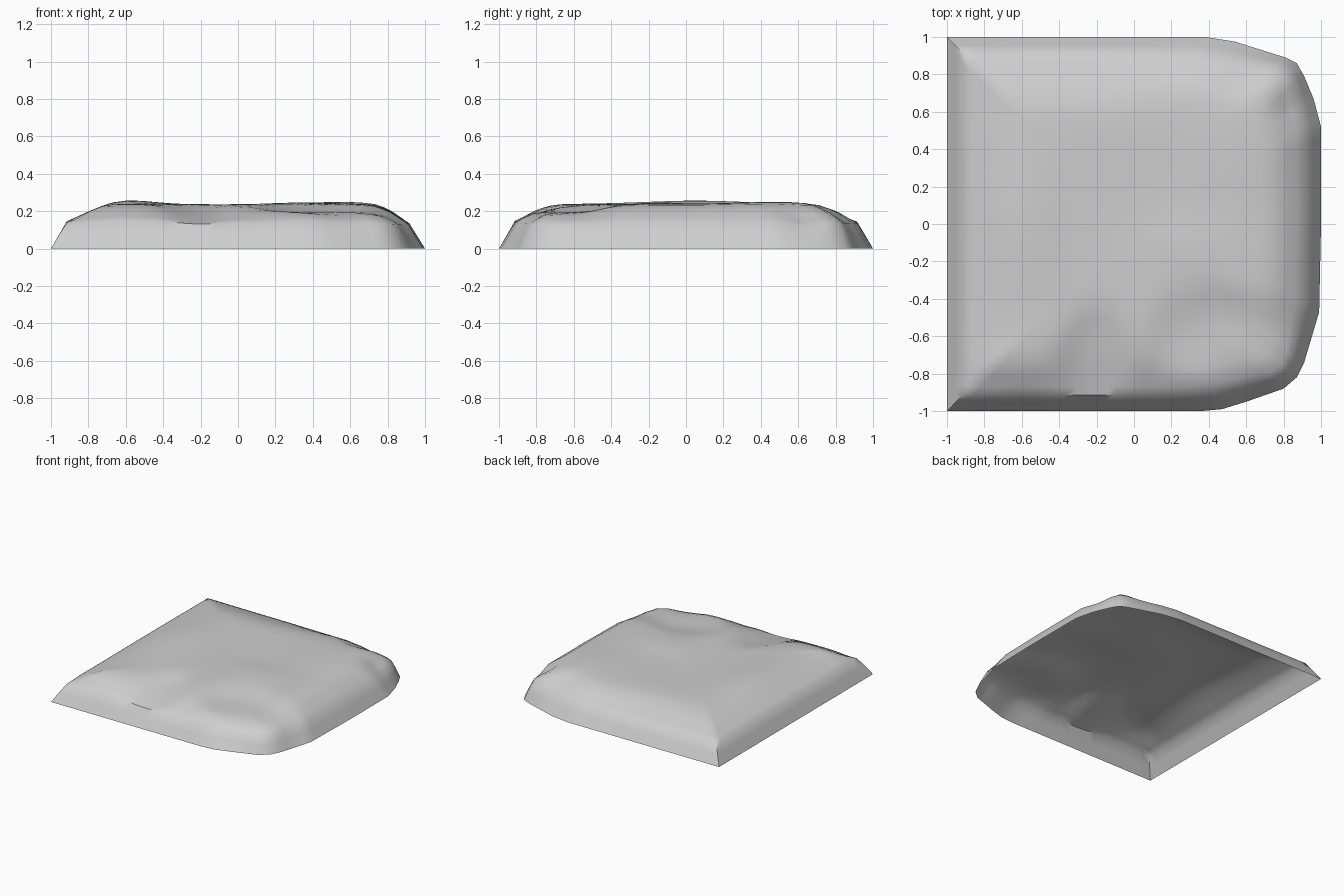
import bpy, bmesh, math
from mathutils import Vector

cube = bpy.data.objects.get("Cube")
if cube:
    bpy.data.objects.remove(cube, do_unlink=True)

# Footprint: square on the left, worn and rounded on the right
OUTLINE = [(-1, -1), (.36, -1), (.47, -.99), (.6, -.95), (.8, -.88), (.87, -.82),
           (.91, -.74), (.99, -.47), (1, 0), (1, .52), (.96, .67), (.91, .79),
           (.87, .86), (.81, .89), (.54, .975), (.38, 1), (-1, 1)]
# Edge profiles: distance from centre (1 = rim) and height
FULL = [(1, 0), (.915, .135), (.82, .198), (.75, .23), (.65, .238), (0, .238)]
GENTLE = [(1, 0), (.915, .145), (.82, .183), (.75, .208), (.65, .232), (.55, .238), (0, .238)]
RINGS = [1, .955, .915, .87, .82, .78, .73, .67, .6, .52, .44, .36, .28, .2, .12, .06]
# Worn bumps and hollows: x, y, radius x, radius y, height, falloff power
BUMPS = [(-.62, .05, .22, .4, .022, 2), (.05, .15, .3, .35, -.008, 2),
         (.55, .45, .25, .3, .012, 2), (.3, -.12, .25, .15, .01, 2),
         (-.2, -.73, .18, .24, -.045, 3), (-.62, -.78, .2, .12, .022, 2),
         (.45, -.62, .34, .24, -.043, 4), (.78, -.6, .12, .2, -.018, 2),
         (.42, -.84, .2, .09, .018, 2), (.1, -.85, .1, .14, -.015, 2),
         (-.25, .88, .6, .2, -.01, 2), (.84, .63, .09, .08, -.045, 2),
         (.6, .77, .12, .08, -.02, 2), (-.85, -.9, .1, .08, -.02, 2)]


def profile_height(profile, s):
    for (a, za), (b, zb) in zip(profile, profile[1:]):
        if s >= b:
            return za + (zb - za) * (a - s) / (a - b)


def surface_point(p, s):
    # The rounded corners have steeper walls
    corner = max(math.exp(-((p.x - .87) ** 2 + (p.y - cy) ** 2) / .04)
                 for cy in (-.83, .86))
    k = 1 - (1 - s) * (1 - .5 * corner * s ** 3)
    x, y = p.x * k, p.y * k
    # The slope is fuller towards the right side
    t = min(1, max(0, (p.x + .2) / .8))
    z = (1 - t) * profile_height(GENTLE, s) + t * profile_height(FULL, s)
    fade = (z / .238) ** 1.5
    for bx, by, rx, ry, h, power in BUMPS:
        r = math.hypot((x - bx) / rx, (y - by) / ry)
        z += fade * h * math.exp(-r ** power)
    return x, y, z


def resample(points, step):
    out = []
    for a, b in zip(points, points[1:] + points[:1]):
        a, b = Vector(a), Vector(b)
        n = max(1, round((b - a).length / step))
        out += [a.lerp(b, i / n) for i in range(n)]
    return out


# Open shell of concentric loops, closed at the top centre
rim = resample(OUTLINE, .06)
bm = bmesh.new()
loops = [[bm.verts.new(surface_point(p, s)) for p in rim] for s in RINGS]
centre = bm.verts.new(surface_point(Vector((0, 0)), 0))
n = len(rim)
for i in range(n):
    j = (i + 1) % n
    for lower, upper in zip(loops, loops[1:]):
        bm.faces.new((lower[i], lower[j], upper[j], upper[i]))
    bm.faces.new((loops[-1][i], loops[-1][j], centre))
mesh = bpy.data.meshes.new("worn_slab")
bm.to_mesh(mesh)
bm.free()
slab = bpy.data.objects.new("worn_slab", mesh)
bpy.context.collection.objects.link(slab)

# Plain grey stone
stone = bpy.data.materials.new("stone_grey")
stone.use_nodes = True
colour = (.62, .62, .62, 1)
stone.diffuse_color = colour
stone.node_tree.nodes["Principled BSDF"].inputs["Base Color"].default_value = colour
mesh.materials.append(stone)

# Smooth surface with sharp creases at the square corners
bpy.ops.object.select_all(action='DESELECT')
slab.select_set(True)
bpy.context.view_layer.objects.active = slab
bpy.ops.object.shade_smooth_by_angle(angle=math.radians(40))
